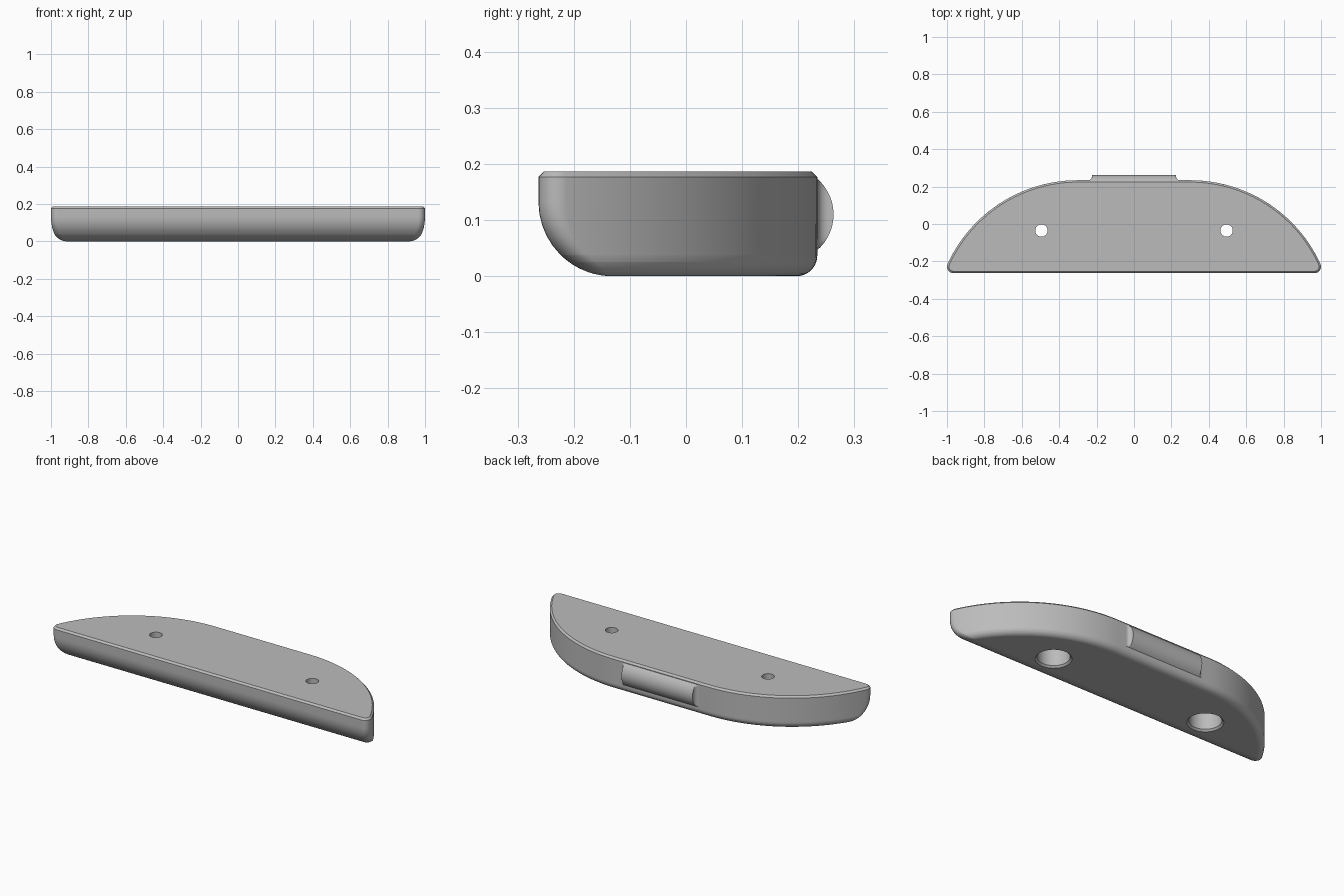
import bpy, bmesh, math
from math import sin, cos, pi, sqrt, atan2

cube = bpy.data.objects.get("Cube")
if cube:
    bpy.data.objects.remove(cube, do_unlink=True)

grey = bpy.data.materials.new("plain grey")
grey.use_nodes = True
colour = (0.5, 0.5, 0.5, 1)
grey.diffuse_color = colour
grey.node_tree.nodes["Principled BSDF"].inputs["Base Color"].default_value = colour

FRONT, BACK, TOP = -0.263, 0.234, 0.187
FLAT, ARC = 0.3, 0.766            # half the straight back edge, radius of the side arcs
FRONT_R, BACK_R, CORNER = 0.132, 0.037, 0.035
CHAMFER = 0.01


def loft(name, rings):
    """Skin a stack of closed rings and cap both ends."""
    bm = bmesh.new()
    loops = [[bm.verts.new(p) for p in ring] for ring in rings]
    for a, b in zip(loops, loops[1:]):
        for i in range(len(a)):
            j = (i + 1) % len(a)
            bm.faces.new((a[i], a[j], b[j], b[i]))
    bm.faces.new(loops[0])
    bm.faces.new(loops[-1])
    bmesh.ops.recalc_face_normals(bm, faces=bm.faces)
    mesh = bpy.data.meshes.new(name)
    bm.to_mesh(mesh)
    bm.free()
    mesh.materials.append(grey)
    obj = bpy.data.objects.new(name, mesh)
    bpy.context.collection.objects.link(obj)
    return obj


def smooth(obj):
    bpy.ops.object.select_all(action='DESELECT')
    obj.select_set(True)
    bpy.context.view_layer.objects.active = obj
    bpy.ops.object.shade_smooth_by_angle(angle=math.radians(30))
    obj.modifiers.new("weighted", 'WEIGHTED_NORMAL').keep_sharp = True


def outline(front_inset, side_inset, z):
    """Half-moon outline with a straight front, arc sides and rounded tips."""
    r = max(CORNER - side_inset, 0.004)
    radius = ARC - side_inset
    arc_y = BACK - ARC
    cy = FRONT + front_inset + r
    dx = sqrt((radius - r) ** 2 - (cy - arc_y) ** 2)
    cx = FLAT + dx
    join = atan2(cy - arc_y, dx)
    half = []
    for i in range(9):
        a = -pi / 2 + (join + pi / 2) * i / 8
        half.append((cx + r * cos(a), cy + r * sin(a), z))
    for i in range(1, 41):
        a = join + (pi / 2 - join) * i / 40
        half.append((FLAT + radius * cos(a), arc_y + radius * sin(a), z))
    return half + [(-x, y, z) for x, y, z in reversed(half)]


def fillet(z, r):
    return r - sqrt(r * r - (r - z) ** 2) if z < r else 0


# Body: large fillet under the front, small one round the back, chamfered top
levels = {round(r * (1 - cos(i * pi / 20)), 4)
          for r in (FRONT_R, BACK_R) for i in range(11)}
rings = [outline(fillet(z, FRONT_R), fillet(z, BACK_R), z) for z in sorted(levels)]
rings.append(outline(0, 0, TOP - CHAMFER))
rings.append(outline(CHAMFER, CHAMFER, TOP))
body = loft("body", rings)

# Screw holes: narrow through the top, wide chamfered counterbore below
hole_profile = [(0.103, -0.01), (0.083, 0.01), (0.083, 0.13), (0.033, 0.13), (0.033, 0.25)]
for side in (-1, 1):
    cutter = loft("hole_cutter", [
        [(side * 0.495 + r * cos(i * pi / 24), -0.035 + r * sin(i * pi / 24), z)
         for i in range(48)] for r, z in hole_profile])
    cutter.hide_render = True
    cut = body.modifiers.new("hole", 'BOOLEAN')
    cut.operation = 'DIFFERENCE'
    cut.solver = 'EXACT'
    cut.object = cutter
    bpy.context.view_layer.objects.active = body
    bpy.ops.object.modifier_apply(modifier=cut.name)
    bpy.data.objects.remove(cutter, do_unlink=True)
smooth(body)

# Rounded rib on the back, with concave flares at its ends
RIB_R, RIB_Y, RIB_Z = 0.084, 0.179, 0.11
FLARE = 0.02


def rib_section(x, limit):
    pts = []
    for i in range(25):
        a = -1.0 + 2.0 * i / 24
        pts.append((x, min(RIB_Y + RIB_R * cos(a), limit), RIB_Z + RIB_R * sin(a)))
    z0, z1 = pts[0][2], pts[-1][2]
    return pts + [(x, 0.2, z1), (x, 0.2, z0)]


ends = [(0.225, 0.3)]
for i in range(7):
    a = i * pi / 12
    ends.append((0.225 + FLARE * (1 - cos(a)), BACK + FLARE * (1 - sin(a))))
sections = [rib_section(-x, y) for x, y in reversed(ends)]
sections += [rib_section(x, y) for x, y in ends]
rib = loft("back_rib", sections)
smooth(rib)
